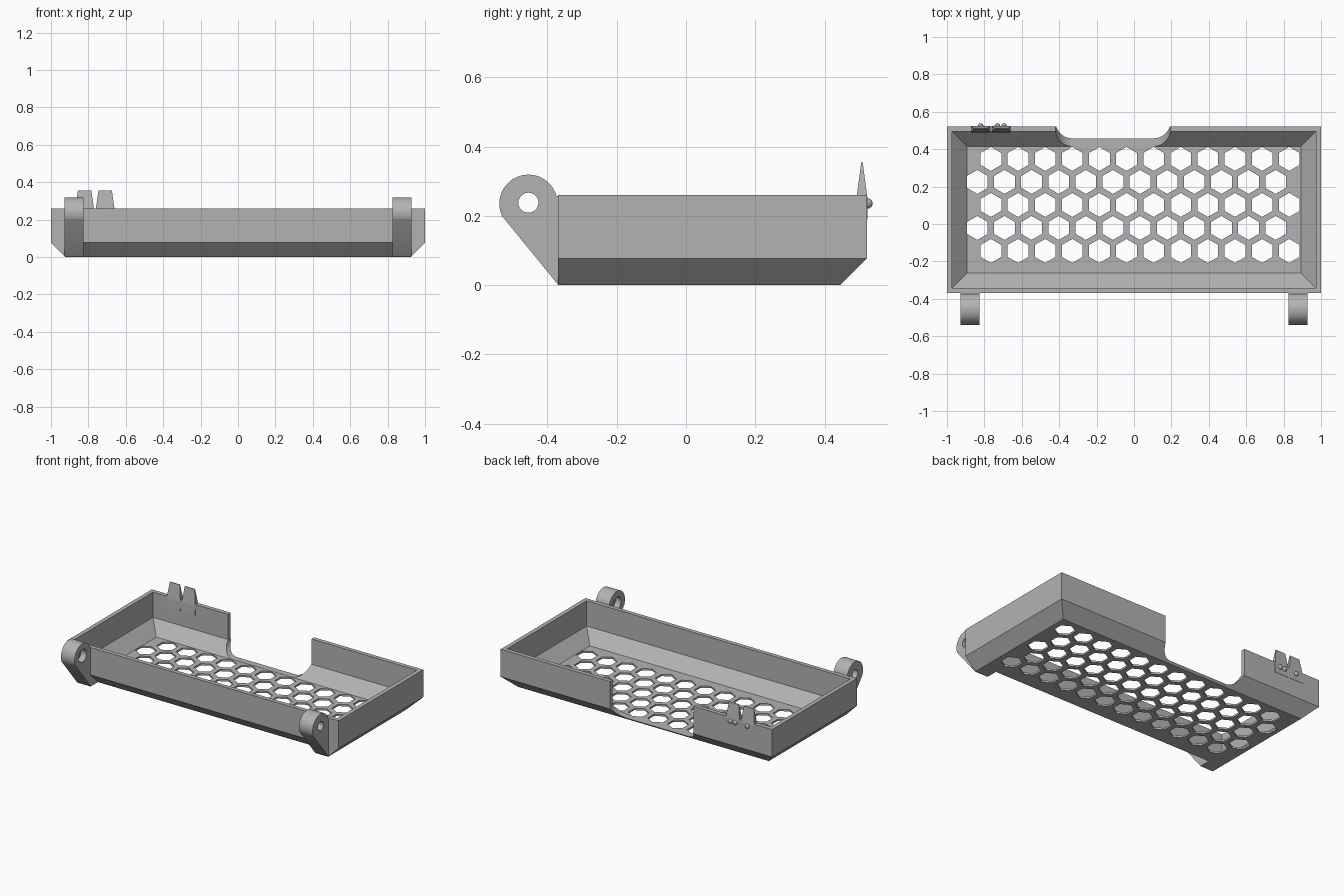
import bpy, bmesh, math
from mathutils import Vector, Matrix

if "Cube" in bpy.data.objects:
    bpy.data.objects.remove(bpy.data.objects["Cube"])

GREY = bpy.data.materials.new("plain_grey")
GREY.use_nodes = True
GREY.diffuse_color = (0.45, 0.45, 0.45, 1)
GREY.node_tree.nodes["Principled BSDF"].inputs["Base Color"].default_value = (0.45, 0.45, 0.45, 1)

FRONT, BACK, TOP = -0.37, 0.522, 0.26
CHAMFER, FLOOR, WALL = 0.077, 0.012, 0.028


def finish(bm, name):
    bmesh.ops.recalc_face_normals(bm, faces=bm.faces)
    mesh = bpy.data.meshes.new(name)
    bm.to_mesh(mesh)
    bm.free()
    mesh.materials.append(GREY)
    obj = bpy.data.objects.new(name, mesh)
    bpy.context.collection.objects.link(obj)
    return obj


def add_prism(bm, points, offset):
    """Extrude a closed outline of 3D points along an offset."""
    face = bm.faces.new([bm.verts.new(p) for p in points])
    out = bmesh.ops.extrude_face_region(bm, geom=[face])["geom"]
    verts = [g for g in out if isinstance(g, bmesh.types.BMVert)]
    bmesh.ops.translate(bm, verts=verts, vec=offset)


def arc(cx, cy, r, start, end, steps):
    angles = [math.radians(start + (end - start) * i / steps) for i in range(steps + 1)]
    return [(cx + r * math.cos(a), cy + r * math.sin(a)) for a in angles]


def activate(obj):
    bpy.ops.object.select_all(action="DESELECT")
    obj.select_set(True)
    bpy.context.view_layer.objects.active = obj


def cut(obj, cutter):
    cutter.hide_render = True
    mod = obj.modifiers.new("cut", "BOOLEAN")
    mod.operation, mod.solver, mod.object = "DIFFERENCE", "EXACT", cutter
    activate(obj)
    bpy.ops.object.modifier_apply(modifier=mod.name)
    bpy.data.objects.remove(cutter)


def smooth(obj):
    activate(obj)
    bpy.ops.object.shade_smooth_by_angle(angle=math.radians(30))


# Tray shell: stacked rectangles going up the outside and down the inside
bm = bmesh.new()
rings = []
for inset, z in ((CHAMFER, 0), (0, CHAMFER), (0, TOP), (WALL, TOP),
                 (WALL, FLOOR + 0.08), (WALL + 0.08, FLOOR)):
    x, y0, y1 = 1 - inset, FRONT + inset, BACK - inset
    rings.append([bm.verts.new(p) for p in ((-x, y0, z), (x, y0, z), (x, y1, z), (-x, y1, z))])
for a, b in zip(rings, rings[1:]):
    for i in range(4):
        j = (i + 1) % 4
        bm.faces.new((a[i], a[j], b[j], b[i]))
bm.faces.new(rings[0])
bm.faces.new(rings[-1])
tray = finish(bm, "tray")

# Honeycomb of drain holes in the floor
bm = bmesh.new()
for row in range(5):
    for col in range(12):
        cx = -0.765 + 0.145 * col - (0.0725 if row % 2 else 0)
        cy = 0.348 - 0.123 * row
        ring = arc(cx, cy, 0.064, 30, 330, 5)
        add_prism(bm, [(x, y, -0.05) for x, y in ring], (0, 0, 0.08))
cut(tray, finish(bm, "hole_cutter"))

# Round-cornered notch in the back wall
bm = bmesh.new()
R, LOW = 0.09, FLOOR + 0.001
outline = [(0.195, 0.4), (-0.42, 0.4)]
outline += arc(-0.42 + R, LOW + R, R, 180, 270, 12) + arc(0.195 - R, LOW + R, R, 270, 360, 12)
add_prism(bm, [(x, 0.40, z) for x, z in outline], (0, 0.3, 0))
cut(tray, finish(bm, "notch_cutter"))

# Hinge ears with stepped bolt holes, and the wedges that square off the front corners
CY, CZ, RAD = -0.455, 0.235, 0.084
for side, label in ((1, "left"), (-1, "right")):
    inner, outer = 0.827 * side, 0.927 * side
    bm = bmesh.new()
    profile = [(FRONT + 0.01, 0.002), (FRONT, 0.002)]
    profile += arc(CY, CZ, RAD, 205, 15, 32) + [(FRONT + 0.01, TOP - 0.002)]
    add_prism(bm, [(inner, y, z) for y, z in profile], (outer - inner, 0, 0))
    ear = finish(bm, label + "_hinge_ear")
    for radius, start, depth in ((0.029, inner - 0.05 * side, 0.2), (0.042, inner - 0.05 * side, 0.09)):
        bm = bmesh.new()
        ring = arc(CY, CZ + 0.003, radius, 0, 345, 23)
        add_prism(bm, [(start, y, z) for y, z in ring], (depth * side, 0, 0))
        cut(ear, finish(bm, "bolt_cutter"))
    smooth(ear)

    bm = bmesh.new()
    edge = 1 - CHAMFER
    for x, y, z in ((0.827, FRONT, 0), (0.827, FRONT + CHAMFER, 0), (0.827, FRONT, CHAMFER),
                    (edge, FRONT, 0), (edge, FRONT + CHAMFER, 0), (1, FRONT, CHAMFER)):
        bm.verts.new((x * side, y, z))
    bmesh.ops.convex_hull(bm, input=bm.verts)
    finish(bm, label + "_corner_wedge")

# Clip on the back wall: two tapered prongs
for cx, label in ((-0.71, "left"), (-0.82, "right")):
    bm = bmesh.new()
    for half, y0, y1, z in ((0.051, 0.490, 0.524, 0.19), (0.051, 0.492, 0.524, 0.25),
                            (0.036, 0.506, 0.510, 0.355)):
        for x in (cx - half, cx + half):
            bm.verts.new((x, y0, z))
            bm.verts.new((x, y1, z))
    bmesh.ops.convex_hull(bm, input=bm.verts)
    finish(bm, label + "_clip_prong")

# Small round studs behind the clip
for i, x in enumerate((-0.695, -0.73, -0.82)):
    bm = bmesh.new()
    bmesh.ops.create_uvsphere(bm, u_segments=16, v_segments=10, radius=0.015,
                              matrix=Matrix.Translation(Vector((x, BACK + 0.002, 0.236))))
    smooth(finish(bm, f"clip_stud_{i + 1}"))
